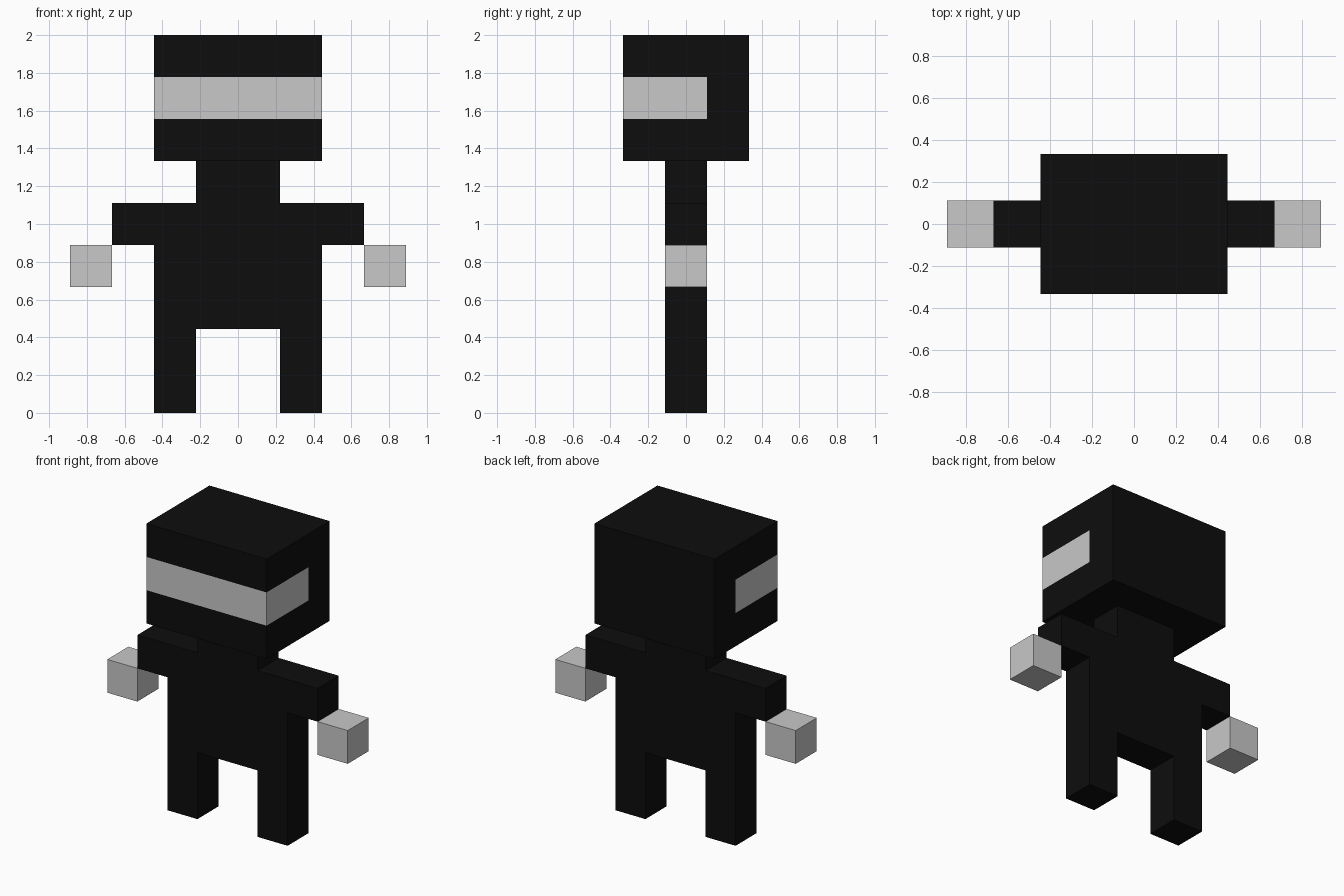
import bpy
import bmesh

if "Cube" in bpy.data.objects:
    bpy.data.objects.remove(bpy.data.objects["Cube"])

U = 2 / 9  # one block of the model


def material(name, v):
    m = bpy.data.materials.new(name)
    m.diffuse_color = (v, v, v, 1)
    m.use_nodes = True
    m.node_tree.nodes["Principled BSDF"].inputs["Base Color"].default_value = m.diffuse_color
    return m


black = material("black", 0.004)
grey = material("light grey", 0.58)


def finish(name, bm, mats):
    bmesh.ops.recalc_face_normals(bm, faces=bm.faces)
    me = bpy.data.meshes.new(name)
    bm.to_mesh(me)
    bm.free()
    for m in mats:
        me.materials.append(m)
    ob = bpy.data.objects.new(name, me)
    bpy.context.collection.objects.link(ob)
    return ob


def box(x0, x1, y0, y1, z0, z1):
    """Box given in block units."""
    bm = bmesh.new()
    bmesh.ops.create_cube(bm, size=1)
    for v in bm.verts:
        v.co = ((x1 if v.co.x > 0 else x0) * U,
                (y1 if v.co.y > 0 else y0) * U,
                (z1 if v.co.z > 0 else z0) * U)
    return bm


# Body: stepped outline of legs, torso, arms and neck, mirrored and extruded
half = [(1, 2), (1, 0), (2, 0), (2, 4), (3, 4), (3, 5), (1, 5), (1, 6)]
outline = half + [(-x, z) for x, z in reversed(half)]
bm = bmesh.new()
face = bm.faces.new([bm.verts.new((x * U, -0.5 * U, z * U)) for x, z in outline])
ext = bmesh.ops.extrude_face_region(bm, geom=[face], use_keep_orig=True)
bmesh.ops.translate(bm, vec=(0, U, 0),
                    verts=[g for g in ext["geom"] if isinstance(g, bmesh.types.BMVert)])
finish("body", bm, [black])

# Head: box cut along the visor edges, visor faces coloured by position
bm = box(-2, 2, -1.5, 1.5, 6, 9)
for co, no in (((0, 0, 7 * U), (0, 0, 1)), ((0, 0, 8 * U), (0, 0, 1)),
               ((0, 0.5 * U, 0), (0, 1, 0))):
    bmesh.ops.bisect_plane(bm, geom=bm.verts[:] + bm.edges[:] + bm.faces[:],
                           plane_co=co, plane_no=no)
for f in bm.faces:
    c = f.calc_center_median() / U
    f.material_index = int(7 < c.z < 8 and c.y < 0.5)
finish("head", bm, [black, grey])

# Hands: one block each, hanging off the lower arm edge
for side, x in (("left", -4), ("right", 3)):
    finish(side + "_hand", box(x, x + 1, -0.5, 0.5, 3, 4), [grey])
